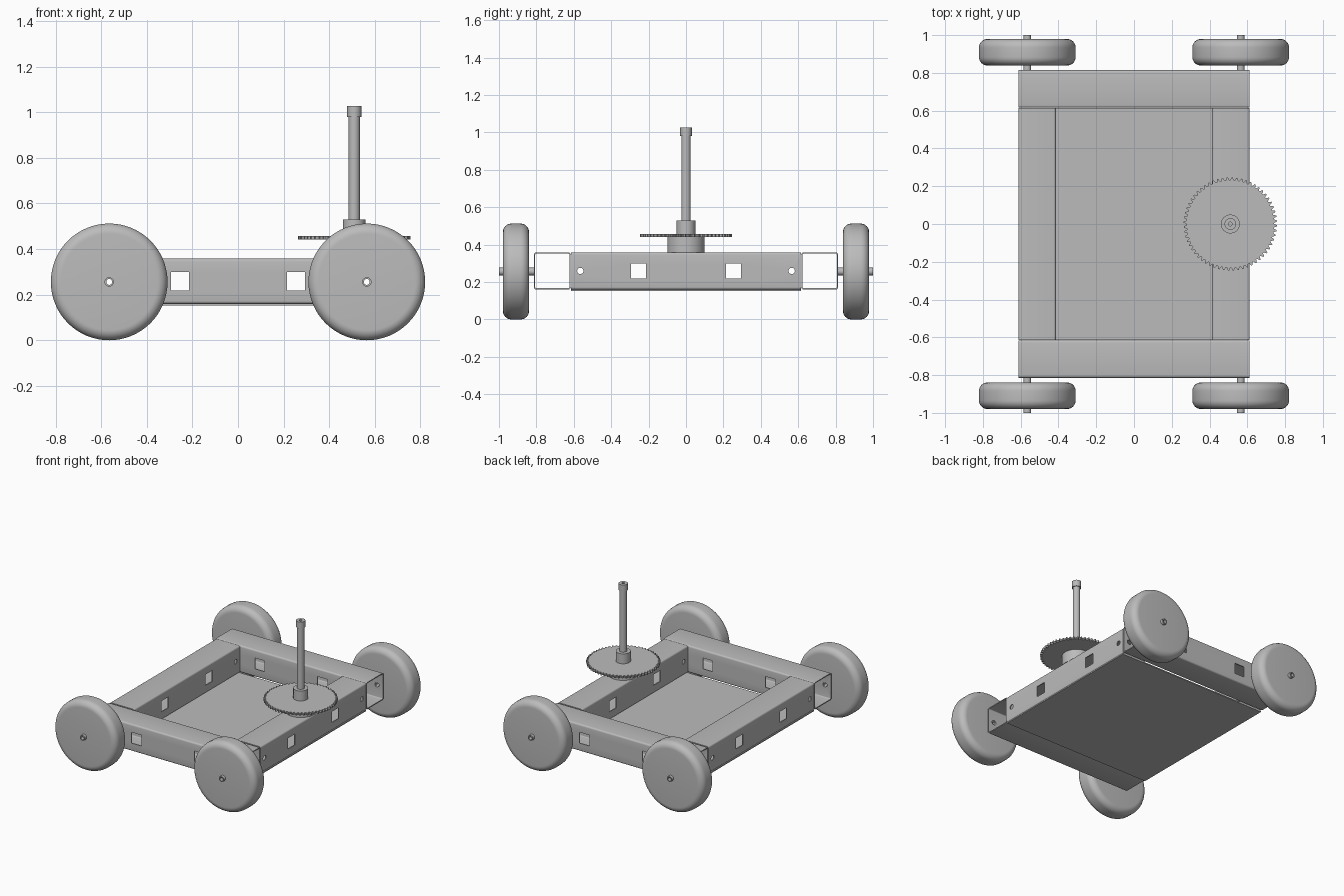
import bpy
import bmesh
from math import sin, cos, pi, radians
from mathutils import Matrix, Vector

cube = bpy.data.objects.get("Cube")
if cube:
    bpy.data.objects.remove(cube, do_unlink=True)

grey = bpy.data.materials.new("plain_grey")
grey.use_nodes = True
colour = (0.5, 0.5, 0.5, 1)
grey.diffuse_color = colour
grey.node_tree.nodes["Principled BSDF"].inputs["Base Color"].default_value = colour

ALONG_X = Matrix.Rotation(radians(90), 4, 'Y')
ALONG_Y = Matrix.Rotation(radians(-90), 4, 'X')
UPRIGHT = Matrix.Identity(4)


def finish(name, bm, matrix=UPRIGHT, smooth=True):
    """Turn a bmesh into a named grey object."""
    bmesh.ops.transform(bm, matrix=matrix, verts=bm.verts)
    bmesh.ops.recalc_face_normals(bm, faces=bm.faces)
    mesh = bpy.data.meshes.new(name)
    bm.to_mesh(mesh)
    bm.free()
    mesh.materials.append(grey)
    obj = bpy.data.objects.new(name, mesh)
    bpy.context.collection.objects.link(obj)
    bpy.ops.object.select_all(action='DESELECT')
    obj.select_set(True)
    bpy.context.view_layer.objects.active = obj
    if smooth:
        bpy.ops.object.shade_smooth_by_angle(angle=radians(35))
    return obj


def grid_faces(bm, loops):
    """Join a closed series of closed loops with quads."""
    for a, b in zip(loops, loops[1:] + loops[:1]):
        n = len(a)
        for i in range(n):
            j = (i + 1) % n
            bm.faces.new((a[i], a[j], b[j], b[i]))


def lathe(name, profile, matrix=UPRIGHT, segments=48):
    """Revolve a closed (radius, height) profile about z."""
    bm = bmesh.new()
    loops = []
    for r, h in profile:
        loops.append([bm.verts.new((r * cos(2 * pi * k / segments),
                                    r * sin(2 * pi * k / segments), h))
                      for k in range(segments)])
    grid_faces(bm, loops)
    return finish(name, bm, matrix)


def sleeve(name, r, bore, bottom, top, matrix=UPRIGHT, segments=32):
    return lathe(name, [(bore, bottom), (r, bottom), (r, top), (bore, top)],
                 matrix, segments)


def ring_prism(name, outer, inner, half, matrix):
    """Extrude the area between two matching outlines along z."""
    bm = bmesh.new()
    loops = [[bm.verts.new((x, y, z)) for x, y in outline]
             for outline, z in ((outer, -half), (outer, half),
                                (inner, half), (inner, -half))]
    grid_faces(bm, loops)
    return finish(name, bm, matrix)


def rounded_square(half, radius, steps=4):
    c = half - radius
    return [(sx * c + radius * cos(q * pi / 2 + t * pi / 2 / steps),
             sy * c + radius * sin(q * pi / 2 + t * pi / 2 / steps))
            for q, (sx, sy) in enumerate(((1, 1), (-1, 1), (-1, -1), (1, -1)))
            for t in range(steps + 1)]


# Hollow frame tubes, pierced with square windows and round axle holes
TUBE_Z, HALF = 0.259, 0.099


def frame_tube(name, place, half_length, along, across):
    tube = ring_prism(name, rounded_square(HALF, 0.012),
                      rounded_square(HALF - 0.007, 0.006), half_length,
                      Matrix.Translation(place) @ along)
    bm = bmesh.new()
    direction = along.to_3x3() @ Vector((0, 0, 1))
    for s in (-1, 1):
        window = Matrix.Translation(Vector(place) + direction * s * 0.255) \
            @ across @ Matrix.Diagonal((0.08, 0.08, 0.4, 1))
        bmesh.ops.create_cube(bm, size=1, matrix=window)
        hole = Matrix.Translation(Vector(place) + direction * s * 0.565) @ across
        bmesh.ops.create_cone(bm, cap_ends=True, segments=20, radius1=0.017,
                              radius2=0.017, depth=0.4, matrix=hole)
    cutter = finish("hole_cutter", bm, smooth=False)
    cutter.hide_render = True
    cut = tube.modifiers.new("holes", 'BOOLEAN')
    cut.operation = 'DIFFERENCE'
    cut.solver = 'EXACT'
    cut.object = cutter
    bpy.context.view_layer.objects.active = tube
    # Bake the holes ahead of any shading modifier
    bpy.ops.object.modifier_move_to_index(modifier="holes", index=0)
    bpy.ops.object.modifier_apply(modifier="holes")
    bpy.data.objects.remove(cutter, do_unlink=True)


for side, s in (("front", -1), ("back", 1)):
    frame_tube(side + "_frame_tube", (0, s * 0.715, TUBE_Z), 0.612,
               ALONG_X, ALONG_Y)
for side, s in (("right", -1), ("left", 1)):
    frame_tube(side + "_frame_tube", (s * 0.513, 0, TUBE_Z), 0.614,
               ALONG_Y, ALONG_X)

# Floor panel under the frame
bm = bmesh.new()
bmesh.ops.create_cube(bm, size=1, matrix=Matrix.Translation((0, 0, 0.156))
                      @ Matrix.Diagonal((1.224, 1.228, 0.008, 1)))
finish("floor_panel", bm, smooth=False)

# Wheels with rounded shoulders on short hollow axles
R, W, F = 0.256, 0.07, 0.045
shoulder = [(R - F + F * cos(a), W - F + F * sin(a))
            for a in (k * pi / 16 for k in range(9))]
wheel_profile = [(0.02, -W)] + [(r, -h) for r, h in reversed(shoulder)] \
    + shoulder + [(0.02, W)]
for end, sy in (("front", -1), ("back", 1)):
    for side, sx in (("right", -1), ("left", 1)):
        hub = Matrix.Translation((sx * 0.565, sy * 0.909, R)) @ ALONG_Y
        lathe(f"{end}_{side}_wheel", wheel_profile, hub, 64)
        axle = Matrix.Translation((sx * 0.565, sy * 0.907, R)) @ ALONG_Y
        sleeve(f"{end}_{side}_axle", 0.0205, 0.013, -0.093, 0.093, axle, 20)

# Toothed disc and post standing on the left tube
POST = Matrix.Translation((0.51, 0, 0))
BORE = 0.01
sleeve("bearing_base", 0.1, BORE, 0.357, 0.385, POST, 48)
sleeve("bearing_top", 0.1, BORE, 0.385, 0.442, POST, 48)
sleeve("disc_hub", 0.05, BORE, 0.456, 0.53, POST)
sleeve("post", 0.025, BORE, 0.53, 0.98, POST)
sleeve("post_cap", 0.031, BORE, 0.98, 1.027, POST)

TEETH = 60
count = TEETH * 4
radii = (0.232, 0.232, 0.247, 0.247)
angles = [2 * pi * k / count for k in range(count)]
ring_prism("toothed_disc",
           [(radii[k % 4] * cos(a), radii[k % 4] * sin(a))
            for k, a in enumerate(angles)],
           [(BORE * cos(a), BORE * sin(a)) for a in angles],
           0.008, POST @ Matrix.Translation((0, 0, 0.449)))
